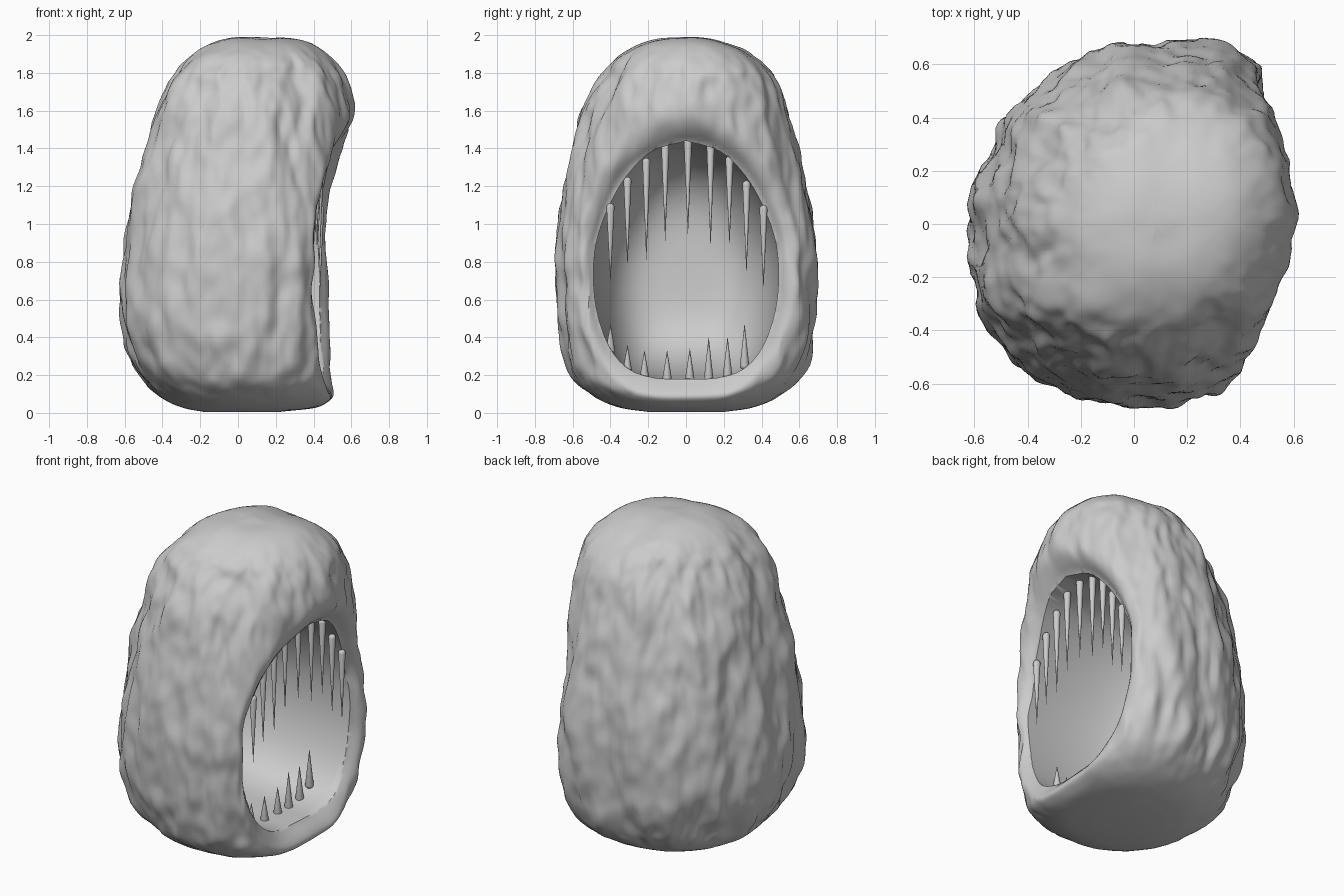
import bpy, bmesh, math
from mathutils import Vector, noise

if "Cube" in bpy.data.objects:
    bpy.data.objects.remove(bpy.data.objects["Cube"])

mat = bpy.data.materials.new("stone grey")
mat.diffuse_color = (0.6, 0.6, 0.6, 1)
mat.use_nodes = True
mat.node_tree.nodes["Principled BSDF"].inputs["Base Color"].default_value = mat.diffuse_color
SKEW = .06   # the mouth side turns slightly about z


def lerp_table(table, t):
    """Smooth (Catmull-Rom) lookup in rows whose first entry is the key."""
    n = len(table)
    t = min(max(t, table[0][0]), table[-1][0])
    i = max(k for k in range(n - 1) if table[k][0] <= t)
    a, b = table[i], table[i + 1]
    p, q = table[max(i - 1, 0)], table[min(i + 2, n - 1)]
    h = b[0] - a[0]
    u = (t - a[0]) / h
    out = []
    for c in range(1, len(a)):
        ma = (b[c] - p[c]) / (b[0] - p[0]) * h
        mb = (q[c] - a[c]) / (q[0] - a[0]) * h
        out.append((2*u**3 - 3*u*u + 1)*a[c] + (u**3 - 2*u*u + u)*ma
                   + (3*u*u - 2*u**3)*b[c] + (u**3 - u*u)*mb)
    return out


def loft(bm, rings):
    """Skin closed rings of equal length and cap both ends."""
    vs = [[bm.verts.new(p) for p in r] for r in rings]
    n = len(vs[0])
    for a, b in zip(vs, vs[1:]):
        for i in range(n):
            j = (i + 1) % n
            bm.faces.new((a[i], a[j], b[j], b[i]))
    bm.faces.new(vs[0][::-1])
    bm.faces.new(vs[-1])
    bmesh.ops.recalc_face_normals(bm, faces=bm.faces)


def make_object(name, bm):
    me = bpy.data.meshes.new(name)
    bm.to_mesh(me)
    bm.free()
    me.materials.append(mat)
    ob = bpy.data.objects.new(name, me)
    bpy.context.collection.objects.link(ob)
    return ob


def smooth(ob, deg):
    bpy.ops.object.select_all(action='DESELECT')
    ob.select_set(True)
    bpy.context.view_layer.objects.active = ob
    bpy.ops.object.shade_smooth_by_angle(angle=math.radians(deg))


def lip_recess(y, z):
    """How far the lip rolls inward near the mouth opening."""
    p, h = (2, .70) if z > .74 else (2.5, .56)
    rho = (abs(y / .49)**p + abs((z - .74) / h)**p)**(1 / p)
    u = min(1, max(0, (1.22 - rho) / .22))
    return .06 * u * u


# Body outline: step, z, back x, front x (before flattening), half width, front limit
BODY = [(0, .005, -.18, .22, .20, .60), (1, .03, -.30, .42, .36, .46),
        (2, .09, -.42, .55, .49, .50), (3, .20, -.52, .62, .60, .475),
        (4, .40, -.60, .66, .665, .465), (5, .60, -.62, .67, .685, .455),
        (6, .80, -.605, .67, .69, .455), (7, 1.0, -.58, .66, .675, .455),
        (8, 1.2, -.54, .64, .64, .49), (9, 1.4, -.49, .62, .595, .55),
        (10, 1.6, -.42, .605, .54, .62), (11, 1.78, -.335, .555, .455, .70),
        (12, 1.90, -.23, .46, .35, .70), (13, 1.975, -.06, .29, .19, .70),
        (14, 2.0, .08, .14, .03, .70)]

SEG, ROWS = 200, 120
rings = []
for r in range(ROWS + 1):
    z, xb, xf, w, lim = lerp_table(BODY, 14 * r / ROWS)
    cx = 0.08
    fade = min(1, max(.1, z / .25)) * min(1, max(.15, (2 - z) / .2))
    ring = []
    for s in range(SEG):
        a = 2 * math.pi * s / SEG
        c, d = math.cos(a), math.sin(a)
        e = 2 / 2.12
        x = abs(c)**e * ((xf - cx) if c > 0 else (xb - cx)) + cx
        y = math.copysign(abs(d)**e, d) * w
        # vertical folds, small lumps and a diagonal bias
        fold = noise.noise(Vector((x*5.5, y*5.5, z*1.3)))
        fine = noise.noise(Vector((x*11 + 7, y*11, z*4)))
        tiny = noise.noise(Vector((x*20, y*20 + 5, z*8)))
        k = fade * (.036*fold + .022*fine + .012*tiny + .028*math.sin(2*a))
        x, y = x + c*k, y + d*k
        # flattened mouth side with an inward rolled lip
        top = lim + SKEW*y*(z < 1.7) + .014*noise.noise(Vector((3, y*5, z*5)))
        g = max(0, .04 - abs(x - top)) / .04
        x = min(x, top) - g*g*.01
        if x > .3:
            x -= lip_recess(y, z) * min(1, (x - .3) / .1)
        lump = .02*noise.noise(Vector((x*4, y*4, 9)))*min(1, max(0, (z - .15)/.2))
        ring.append((x, y, z + lump))
    rings.append(ring)
bm = bmesh.new()
loft(bm, rings)
body = make_object("body", bm)

# Mouth cavity: egg outline pushed into the body with a rounded end
MOUTH = [(0, 0, .18), (1, .16, .185), (2, .30, .23), (3, .40, .34), (4, .465, .51),
         (5, .49, .70), (6, .475, .90), (7, .41, 1.09), (8, .31, 1.26),
         (9, .18, 1.385), (10, 0, 1.44)]
outline = [lerp_table(MOUTH, i / 4) for i in range(41)]
outline += [[-y, z] for y, z in outline[-2:0:-1]]
steps = [(.95, 1)]
for i in range(25):
    b = math.pi / 2 * i / 24
    steps.append((.38 - .80 * math.sin(b)**.85, max(.02, math.cos(b)**.55)))
bm = bmesh.new()
loft(bm, [[(x + SKEW*y*s, y*s, .74 + (z - .74)*s) for y, z in outline] for x, s in steps])
cutter = make_object("mouth_cutter", bm)
cutter.hide_render = True
mod = body.modifiers.new("mouth", 'BOOLEAN')
mod.operation, mod.solver, mod.object = 'DIFFERENCE', 'EXACT', cutter
bpy.context.view_layer.objects.active = body
bpy.ops.object.modifier_apply(modifier="mouth")
bpy.data.objects.remove(cutter)
smooth(body, 50)


def tooth(name, x, y, base, tip, rad):
    """Slim spike with a rounded root."""
    sg = 1 if tip > base else -1
    prof = [(.15, -rad*.95), (.6, -rad*.75), (.92, -rad*.35), (1, 0), (.02, abs(tip - base))]
    bm = bmesh.new()
    loft(bm, [[(x + rad*f*math.cos(i*math.pi/8), y + rad*f*math.sin(i*math.pi/8), base + sg*h)
               for i in range(16)] for f, h in prof])
    smooth(make_object(name, bm), 60)


# Teeth: y, base z, tip z
UPPER = [(-.40, 1.09, .69), (-.31, 1.23, .78), (-.21, 1.33, .81), (-.11, 1.41, .91),
         (.01, 1.43, .94), (.13, 1.41, .88), (.23, 1.34, .89), (.32, 1.21, .74), (.41, 1.08, .66)]
LOWER = [(-.40, .33, .47), (-.31, .22, .36), (-.22, .19, .33), (-.10, .18, .33),
         (.02, .18, .34), (.12, .18, .40), (.22, .20, .40), (.31, .25, .47)]
for i, (y, b, t) in enumerate(UPPER):
    tooth(f"upper_tooth_{i+1}", .41 + SKEW*y, y, b, t, .021)
for i, (y, b, t) in enumerate(LOWER):
    tooth(f"lower_tooth_{i+1}", .26 + SKEW*y, y, b, t, .025)
